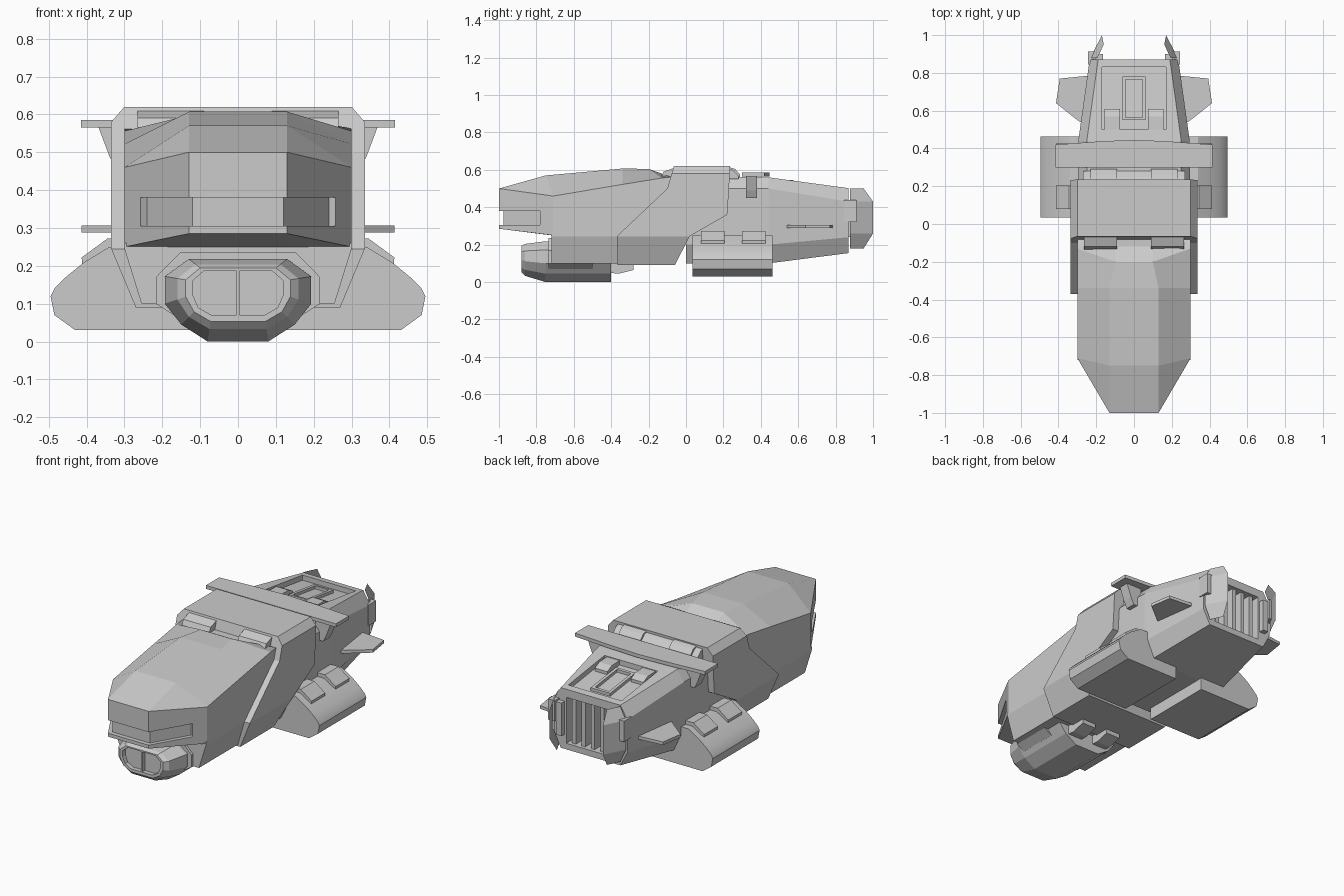
import bpy, bmesh
from mathutils import Vector

if "Cube" in bpy.data.objects:
    bpy.data.objects.remove(bpy.data.objects["Cube"])


def finish(name, bm, mirror=False):
    bmesh.ops.remove_doubles(bm, verts=bm.verts[:], dist=1e-5)
    bmesh.ops.recalc_face_normals(bm, faces=bm.faces[:])
    me = bpy.data.meshes.new(name)
    bm.to_mesh(me)
    bm.free()
    ob = bpy.data.objects.new(name, me)
    bpy.context.collection.objects.link(ob)
    if mirror:
        ob.modifiers.new("Mirror", 'MIRROR')
    return ob


def prism(name, axis, pts, a, b, mirror=False, planes=()):
    """Extrude a 2D profile along an axis, then trim it with (point, normal) planes."""
    place = {'x': lambda p, t: (t, p[0], p[1]),
             'y': lambda p, t: (p[0], t, p[1]),
             'z': lambda p, t: (p[0], p[1], t)}[axis]
    bm = bmesh.new()
    lo = [bm.verts.new(place(p, a)) for p in pts]
    hi = [bm.verts.new(place(p, b)) for p in pts]
    bm.faces.new(lo)
    bm.faces.new(hi)
    for i in range(len(pts)):
        j = (i + 1) % len(pts)
        bm.faces.new((lo[i], lo[j], hi[j], hi[i]))
    for co, no in planes:
        bmesh.ops.bisect_plane(bm, geom=bm.verts[:] + bm.edges[:] + bm.faces[:],
                               plane_co=co, plane_no=no, clear_outer=True)
        bmesh.ops.holes_fill(bm, edges=[e for e in bm.edges if e.is_boundary], sides=0)
    return finish(name, bm, mirror)


def box(name, x, y, z, mirror=False):
    return prism(name, 'z', [(x[0], y[0]), (x[1], y[0]), (x[1], y[1]), (x[0], y[1])], z[0], z[1], mirror)


def loft(name, halves):
    """Skin rings; each ring is given as its +x half from top to bottom."""
    bm = bmesh.new()
    rings = []
    for h in halves:
        full = list(h) + [(-x, y, z) for x, y, z in reversed(h)]
        rings.append([bm.verts.new(p) for p in full])
    n = len(rings[0])
    for r, s in zip(rings, rings[1:]):
        for i in range(n):
            j = (i + 1) % n
            bm.faces.new((r[i], r[j], s[j], s[i]))
    bm.faces.new(rings[0])
    bm.faces.new(rings[-1])
    return finish(name, bm)


def carve(ob, cutter):
    m = ob.modifiers.new("Cut", 'BOOLEAN')
    m.operation, m.solver, m.object = 'DIFFERENCE', 'EXACT', cutter
    cutter.hide_render = True
    cutter.hide_set(True)


# Faceted nose with wrap-around sensor slot
nose = loft("nose_hull", [
    [(.13, -1, .5), (.13, -1, .5), (.13, -1, .285), (.13, -1, .285)],
    [(.13, -.75, .57), (.3, -.71, .46), (.3, -.71, .25), (.13, -.72, .25)],
    [(.13, -.34, .607), (.3, -.34, .522), (.3, -.34, .25), (.13, -.34, .25)],
    [(.1, -.2, .605), (.3, -.13, .556), (.3, -.13, .25), (.13, -.13, .25)],
    [(.1, -.12, .562), (.3, -.08, .562), (.3, -.08, .25), (.13, -.08, .25)],
    [(.1, 0, .562), (.3, 0, .562), (.3, 0, .25), (.13, 0, .25)]])
carve(nose, prism("slot_cutter", 'z', [
    (-.24, -.77), (-.12, -.975), (.12, -.975), (.24, -.77),
    (.35, -.84), (.2, -1.1), (-.2, -1.1), (-.35, -.84)], .305, .38))

# Lower front hull
prism("lower_front_hull", 'y', [(-.3, .26), (-.3, .245), (-.255, .1), (.255, .1), (.3, .245), (.3, .26)], -.72, -.2)

# Chin turret: collar, faceted body with recessed window, divider
prism("chin_collar", 'y', [(.153, .235), (.217, .17), (.217, .1), (.17, .07),
                           (-.17, .07), (-.217, .1), (-.217, .17), (-.153, .235)], -.735, -.5)


def chin_ring(y, f=0.0):
    big = [(.13, .218), (.193, .172), (.193, .1), (.15, .045), (.08, .003)]
    small = [(.09, .187), (.12, .16), (.12, .125), (.105, .09), (.07, .07)]
    return [(a + (c - a) * f, y, b + (d - b) * f) for (a, b), (c, d) in zip(big, small)]


chin = loft("chin_turret", [chin_ring(-.4), chin_ring(-.75), chin_ring(-.86, .45),
                            chin_ring(-.88, .75), chin_ring(-.88, 1), chin_ring(-.855, 1)])
for v in chin.data.vertices:
    if v.co.z < .01:
        v.co.z = 0
box("chin_window_divider", (-.004, .004), (-.878, -.85), (.07, .187))
prism("belly_flap", 'x', [(-.42, .11), (-.42, .05), (-.36, .045), (-.28, .065), (-.28, .11)], .04, .13, True)

# Middle hull: side profile trimmed by chamfer planes
trims = []
for s in (1, -1):
    trims.append((Vector((s * .30, 0, .62)), Vector((s * .04, 0, .035))))
    trims.append((Vector((s * .335, 0, .245)), Vector((s * .155, 0, -.065))))
mid_profile = [(-.37, .245), (-.1, .5), (-.065, .62), (.235, .62), (.23, .5), (.22, .36),
               (.02, .245), (-.06, .09), (-.365, .09)]
prism("middle_hull", 'x', mid_profile, -.335, .335, planes=trims)
# Wedge vents before and behind the roof
prism("front_roof_vent", 'x', [(-.135, .56), (-.12, .59), (-.06, .612), (-.05, .55)], .09, .265, True)
prism("rear_roof_slope", 'x', [(.22, .55), (.22, .61), (.25, .6), (.28, .57), (.28, .55)], -.27, .27)
prism("rear_roof_vent", 'x', [(.23, .55), (.23, .614), (.262, .605), (.29, .575), (.29, .55)], .09, .23, True)

# Rear hull with roof tray and rear grille recess
rear = loft("rear_hull", [
    [(.25, 0, .565), (.3, 0, .5), (.3, 0, .2), (.25, 0, .1)],
    [(.25, .44, .56), (.295, .44, .5), (.295, .44, .2), (.25, .44, .1)],
    [(.19, .87, .502), (.235, .87, .43), (.235, .87, .24), (.19, .87, .155)]])
carve(rear, prism("tray_cutter", 'x', [(.5, .522), (.83, .478), (.83, .7), (.5, .7)], -.17, .17))
carve(rear, box("grille_cutter", (-.155, .155), (.78, .95), (.19, .455)))
for i in range(5):
    x = -.12 + .06 * i
    box("grille_rib", (x - .012, x + .012), (.77, .85), (.185, .46))
prism("tray_block", 'x', [(.5, .51), (.5, .548), (.57, .545), (.61, .525), (.61, .5)], .075, .155, True)
prism("tray_frame_side", 'x', [(.55, .51), (.55, .532), (.78, .502), (.78, .47)], .045, .062, True)
prism("tray_frame_end", 'x', [(.765, .47), (.765, .504), (.78, .502), (.78, .47)], -.06, .06)
prism("tray_frame_front", 'x', [(.55, .5), (.55, .532), (.565, .53), (.565, .5)], -.06, .06)

# Bowed tail plates flanking the grille, with side clips
bm = bmesh.new()
rows = []
for z, bx, ty, tx in ((.18, .195, .95, .16), (.26, .232, 1, .17), (.43, .232, 1, .17), (.5, .195, .95, .16)):
    rows.append((bm.verts.new((bx, .878, z)), bm.verts.new((tx, ty, z))))
for (a, b), (c, d) in zip(rows, rows[1:]):
    bm.faces.new((a, b, d, c))
bmesh.ops.solidify(bm, geom=bm.faces[:], thickness=.025)
# keep the plate within the rear limit and inside the hull width
for v in bm.verts:
    v.co.y = min(v.co.y, 1)
finish("tail_plate", bm, True)
box("tail_plate_mount", (.165, .2), (.85, .9), (.24, .43), True)
box("tail_clip", (.2, .243), (.845, .912), (.32, .44), True)

# Roof wing and its struts
prism("roof_wing", 'z', [(-.415, .3), (.415, .3), (.415, .42), (.2, .436), (0, .446),
                         (-.2, .436), (-.415, .42)], .565, .585)
prism("wing_strut", 'y', [(.27, .57), (.37, .57), (.34, .49), (.32, .45), (.27, .45)], .32, .38, True)

# Small side fins
prism("side_fin", 'z', [(.25, .52), (.3, .55), (.413, .64), (.393, .77), (.24, .785)], .288, .306, True)

# Underslung pods with two raised blocks each
pod = prism("pod", 'y', [(.09, .03), (.09, .2), (.2, .25), (.34, .25), (.41, .207), (.455, .17), (.485, .14),
                         (.495, .12), (.485, .07), (.43, .03)], .035, .463, True)
pod.data.shade_smooth()
bpy.context.view_layer.objects.active = pod
pod.select_set(True)
bpy.ops.object.shade_smooth_by_angle(angle=.5)
for y in (.08, .3):
    prism("pod_block", 'y', [(.28, .2), (.28, .272), (.345, .272), (.413, .222), (.41, .19)], y, y + .125, True)
